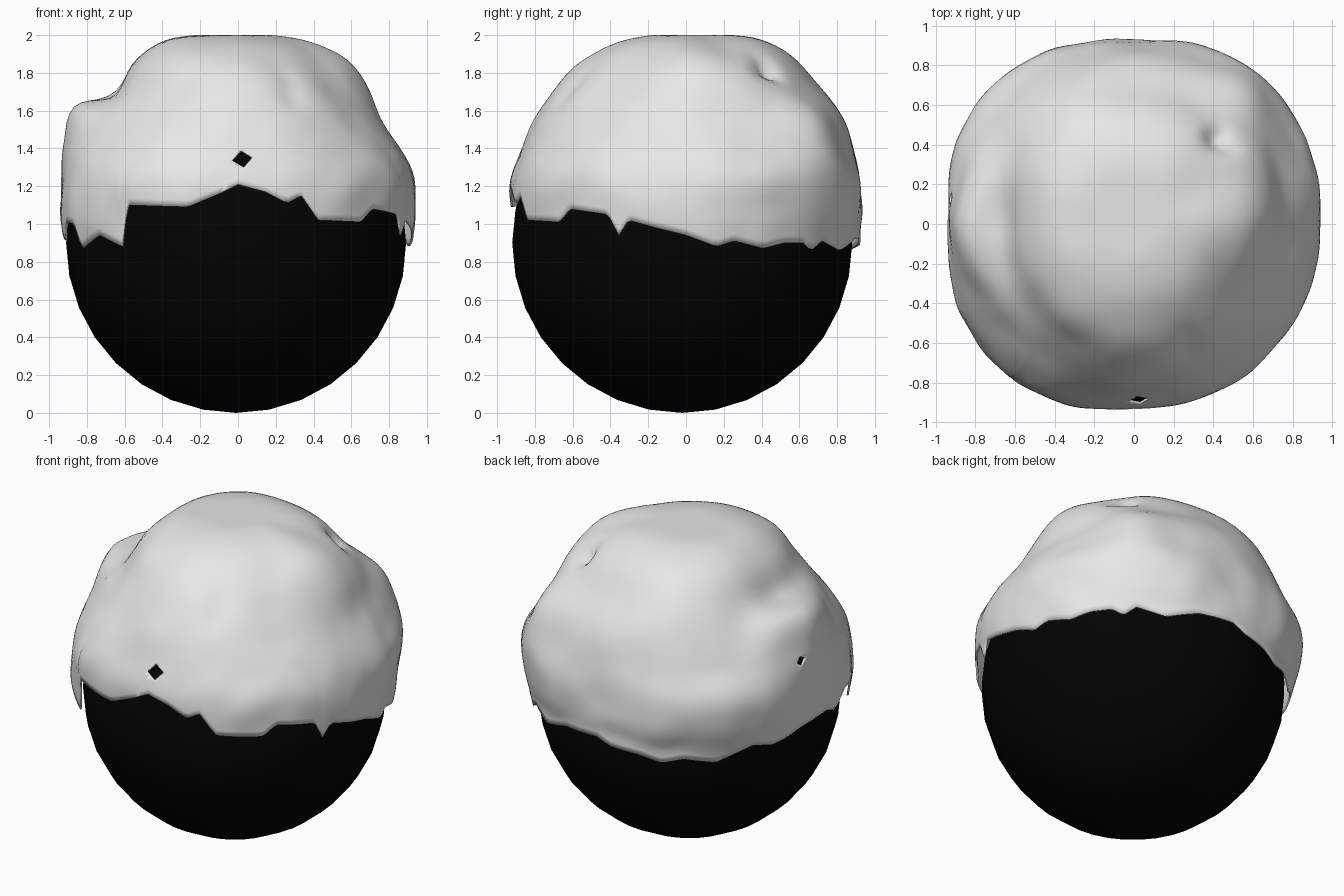
import bpy, bmesh, math
from mathutils import Vector, noise

default = bpy.data.objects.get("Cube")
if default:
    bpy.data.objects.remove(default, do_unlink=True)

MID = Vector((0, 0, 0.9))
CROWN = 1.1
COLUMNS, RINGS = 240, 40


def material(name, value):
    mat = bpy.data.materials.new(name)
    mat.use_nodes = True
    colour = (value, value, value, 1)
    mat.diffuse_color = colour
    bsdf = mat.node_tree.nodes["Principled BSDF"]
    bsdf.inputs["Base Color"].default_value = colour
    bsdf.inputs["Roughness"].default_value = 0.8
    return mat


def catmull(a, b, c, d, t):
    return b + 0.5 * t * (c - a + t * (2*a - 5*b + 4*c - d + t * (3 * (b - c) + d - a)))


# Cloth distance from the middle: one row every 30 degrees from the front
# towards +x; each row climbs in steps of 10 degrees from just below the
# horizon, ending short of the crown
PROFILES = [
    [.91, .92, .945, .985, 1.0, 1.04, 1.07, 1.1, 1.12, 1.115],
    [.91, .93, .96, 1.0, 1.0, 1.02, 1.05, 1.08, 1.11, 1.11],
    [.91, .93, .96, 1.0, 1.0, .99, 1.02, 1.07, 1.11, 1.11],
    [.91, .92, .955, .99, .995, .995, 1.07, 1.13, 1.13, 1.115],
    [.91, .93, .97, 1.03, 1.02, 1.03, 1.09, 1.12, 1.12, 1.115],
    [.91, .92, .98, 1.03, 1.03, 1.06, 1.07, 1.12, 1.14, 1.12],
    [.9, .91, .945, .98, 1.02, 1.07, 1.08, 1.13, 1.145, 1.12],
    [.91, .92, .99, 1.03, 1.04, 1.08, 1.13, 1.16, 1.15, 1.12],
    [.91, .94, 1.0, 1.05, 1.05, 1.06, 1.08, 1.14, 1.15, 1.12],
    [.91, .92, .955, .99, 1.06, 1.13, 1.02, 1.1, 1.14, 1.115],
    [.95, .97, 1.0, 1.03, 1.03, 1.04, 1.04, 1.11, 1.14, 1.115],
    [.94, .97, 1.0, 1.04, 1.03, 1.03, 1.06, 1.12, 1.13, 1.115],
]

# Folds, dents and bulges: position, width, depth
FOLDS = [
    ((.30, -.62, 1.82), .07, -.035), ((.31, -.70, 1.72), .07, -.035),
    ((.42, .43, 1.82), .07, -.06), ((.48, .36, 1.78), .05, -.03),
    ((.57, .68, 1.50), .20, .07), ((.05, -.62, 1.82), .15, .01),
]

# Ragged hem: degrees from the front towards +x, height
HEM = [
    (0, 1.21), (9, 1.17), (16, 1.11), (21, 1.15), (27, 1.02), (44, 1.01),
    (49, 1.08), (64, 1.05), (67.5, .94), (71, 1.02), (80, .98), (90, .94),
    (100, .88), (106, .91), (116, .87), (124, .9), (132, .9), (136, .86),
    (141, .91), (152, .86), (165, .92), (180, .93), (186, .89), (197, .87),
    (206, .83), (214, .86), (226, .83), (232, .87), (240, .92), (248, .89),
    (262, .93), (278, .95), (284, .91), (291, 1.01), (298, 1.0), (301, .87),
    (312, .94), (321, .88), (323.5, 1.1), (344, 1.09), (354, 1.16), (360, 1.21),
]


def hem_height(az):
    for (a, low), (b, high) in zip(HEM, HEM[1:]):
        if a <= az <= b:
            return low + (high - low) * (az - a) / (b - a)


def row_radius(row, el):
    row = row + [CROWN, row[-1]]
    pos = min(max((el + 10) / 10, 0), 9.9999)
    i = int(pos)
    return catmull(row[max(i - 1, 0)], row[i], row[i + 1], row[i + 2], pos - i)


def cloth_point(az, el):
    sector = az / 30
    i = int(sector)
    around = [row_radius(PROFILES[(i + k) % 12], el) for k in (-1, 0, 1, 2)]
    radius = catmull(*around, sector - i)
    a, e = math.radians(az), math.radians(el)
    way = Vector((math.sin(a) * math.cos(e), -math.cos(a) * math.cos(e), math.sin(e)))
    spot = MID + way * radius
    for place, width, depth in FOLDS:
        radius += depth * math.exp(-((spot - Vector(place)).length / width) ** 2)
    # Gentle rumples that fade out at the crown
    radius += 0.012 * noise.noise(way * 5) * math.cos(e)
    # The cloth lies flat across the top
    if el > 30:
        radius = min(radius, CROWN / math.sin(e))
    return MID + way * max(radius, 0.925)


def hem_elevation(az):
    height = hem_height(az)
    low, high = -15, 60
    for _ in range(20):
        el = (low + high) / 2
        if cloth_point(az, el).z < height:
            low = el
        else:
            high = el
    return low


def cut_hole(bm, az, height, size):
    # Slice a tilted diamond through the cloth and drop the faces within it
    a = math.radians(az)
    out = Vector((math.sin(a), -math.cos(a), 0))
    side = Vector((math.cos(a), math.sin(a), 0))
    centre = out * 0.9 + Vector((0, 0, height))
    axes = [(side * 0.6 + Vector((0, 0, 1))).normalized(),
            (side - Vector((0, 0, 0.9))).normalized()]

    def nearby():
        return [f for f in bm.faces if (f.calc_center_median() - centre).length < 0.25]

    for axis in axes:
        for sign in (-1, 1):
            faces = nearby()
            geom = set(faces)
            for f in faces:
                geom.update(f.edges)
                geom.update(f.verts)
            bmesh.ops.bisect_plane(bm, geom=list(geom), dist=1e-5,
                                   plane_co=centre + axis * sign * size, plane_no=axis)
    inside = [f for f in nearby()
              if all(abs((f.calc_center_median() - centre).dot(x)) < size for x in axes)]
    bmesh.ops.delete(bm, geom=inside, context='FACES')


# Draped cloth, ring by ring from the crown to the hem
bm = bmesh.new()
crown = bm.verts.new(cloth_point(0, 90))
columns = []
for c in range(COLUMNS):
    az = 360 * c / COLUMNS
    hem = hem_elevation(az)
    columns.append([bm.verts.new(cloth_point(az, 90 + (hem - 90) * r / RINGS))
                    for r in range(1, RINGS + 1)])
for c, column in enumerate(columns):
    following = columns[(c + 1) % COLUMNS]
    bm.faces.new((crown, column[0], following[0]))
    for r in range(RINGS - 1):
        bm.faces.new((column[r], column[r + 1], following[r + 1], following[r]))
cut_hole(bm, 1.5, 1.345, 0.034)
cut_hole(bm, 262, 1.37, 0.022)
bmesh.ops.recalc_face_normals(bm, faces=bm.faces)
if sum(f.normal.dot(f.calc_center_median() - MID) for f in bm.faces) < 0:
    bmesh.ops.reverse_faces(bm, faces=bm.faces)
mesh = bpy.data.meshes.new("draped_cloth")
bm.to_mesh(mesh)
bm.free()
cloth = bpy.data.objects.new("draped_cloth", mesh)
bpy.context.collection.objects.link(cloth)
mesh.materials.append(material("pale_cloth", 0.8))
thickness = cloth.modifiers.new("thickness", 'SOLIDIFY')
thickness.thickness = 0.012
thickness.offset = -1

# Dark ball beneath the cloth
bpy.ops.mesh.primitive_uv_sphere_add(segments=32, ring_count=16, radius=0.9,
                                     location=(-0.01, -0.02, 0.9))
ball = bpy.context.object
ball.name = "dark_ball"
ball.data.materials.append(material("black", 0.001))

for obj in (ball, cloth):
    bpy.ops.object.select_all(action='DESELECT')
    obj.select_set(True)
    bpy.context.view_layer.objects.active = obj
    bpy.ops.object.shade_smooth_by_angle(angle=math.radians(50))
